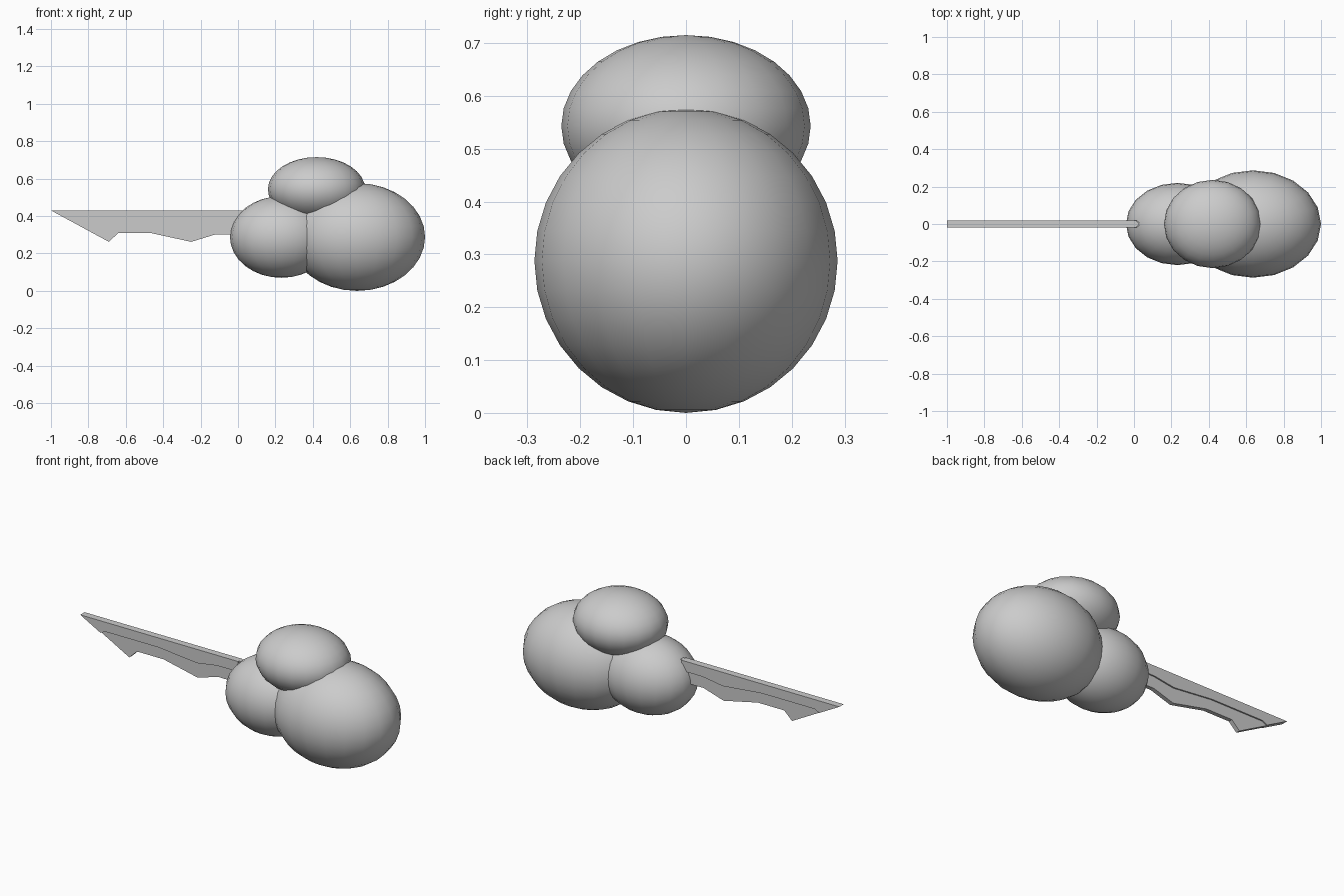
import bpy
import bmesh
from math import radians

if "Cube" in bpy.data.objects:
    bpy.data.objects.remove(bpy.data.objects["Cube"])


def ellipsoid(name, center, radii):
    bpy.ops.mesh.primitive_uv_sphere_add(segments=20, ring_count=16, radius=1, location=center)
    ob = bpy.context.object
    ob.name = name
    ob.scale = radii
    bpy.ops.object.transform_apply(location=False, rotation=False, scale=True)
    bpy.ops.object.shade_smooth_by_angle(angle=radians(40))
    return ob


def slab(name, profile, half):
    # flat plate: x/z outline extruded along y
    bm = bmesh.new()
    face = bm.faces.new([bm.verts.new((x, -half, z)) for x, z in profile])
    ext = bmesh.ops.extrude_face_region(bm, geom=[face])
    verts = [g for g in ext["geom"] if isinstance(g, bmesh.types.BMVert)]
    bmesh.ops.translate(bm, verts=verts, vec=(0, 2 * half, 0))
    bmesh.ops.recalc_face_normals(bm, faces=bm.faces)
    me = bpy.data.meshes.new(name)
    bm.to_mesh(me)
    bm.free()
    ob = bpy.data.objects.new(name, me)
    bpy.context.collection.objects.link(ob)
    return ob


# rounded lobes of the body
ellipsoid("large_lobe", (0.637, 0, 0.288), (0.363, 0.287, 0.288))
ellipsoid("small_lobe", (0.232, 0, 0.288), (0.275, 0.22, 0.218))
ellipsoid("top_lobe", (0.42, 0, 0.543), (0.26, 0.236, 0.172))

# thin notched blade
slab("blade", [(-1, 0.43), (-0.69, 0.262), (-0.64, 0.31), (-0.47, 0.31),
               (-0.25, 0.262), (-0.12, 0.302), (0.03, 0.30), (0.03, 0.43)], 0.012)

# thicker spine along the blade's top edge
slab("blade_spine", [(-1, 0.43), (-0.87, 0.36), (-0.84, 0.375), (-0.5, 0.375),
                     (-0.25, 0.35), (-0.12, 0.37), (0.015, 0.37), (0.015, 0.43)], 0.02)
